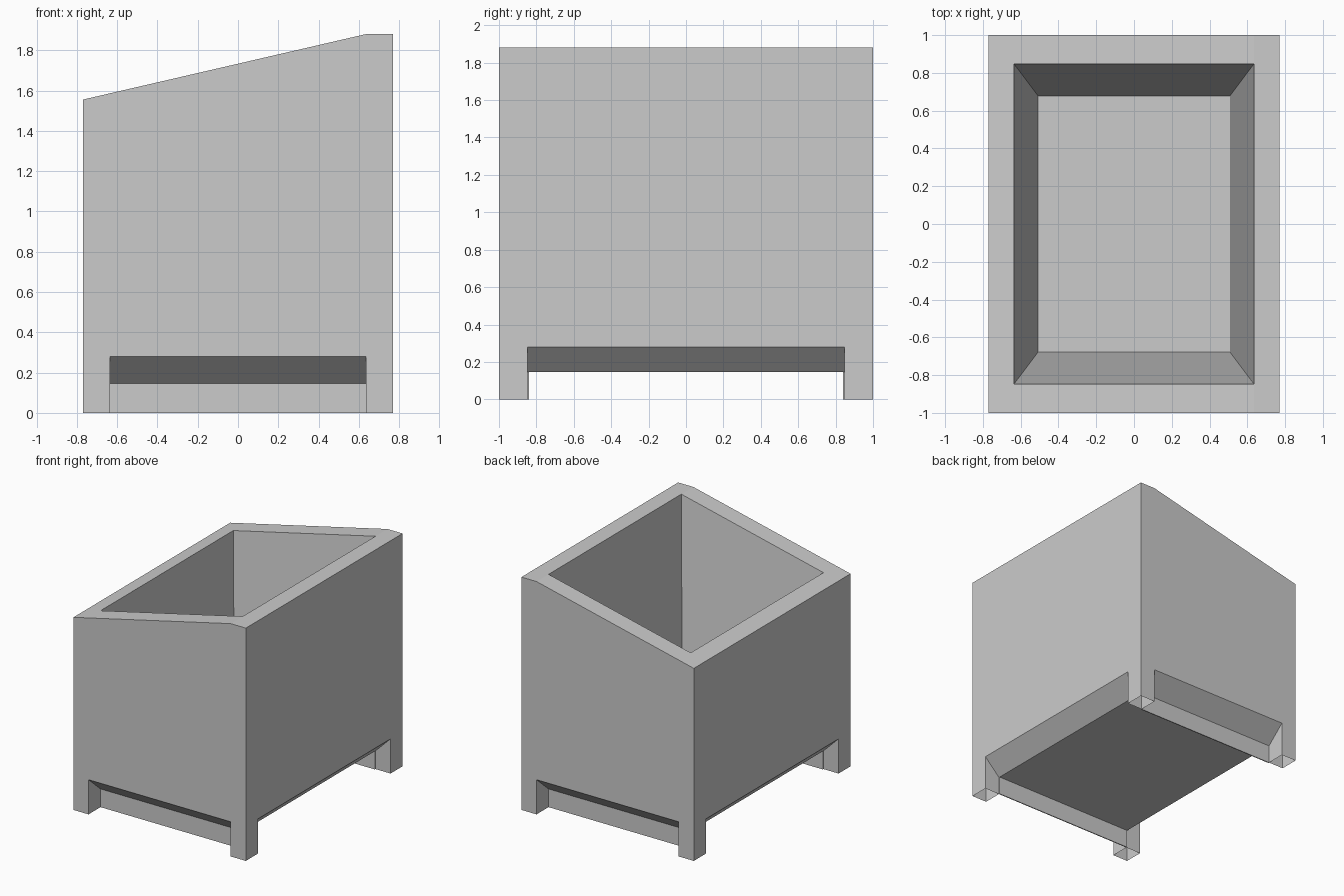
import bpy, bmesh

cube = bpy.data.objects.get("Cube")
if cube:
    bpy.data.objects.remove(cube)

GREY = (0.6, 0.6, 0.6, 1)
mat = bpy.data.materials.new("light_grey")
mat.use_nodes = True
mat.diffuse_color = GREY
mat.node_tree.nodes["Principled BSDF"].inputs["Base Color"].default_value = GREY

X, Y = 0.77, 1.0            # outer half sizes
XI, YI = 0.635, 0.847       # opening and leg inner half sizes
LOW, HIGH = 1.555, 1.88     # rim heights
NOTCH, BASE = 0.28, 0.147   # arch top and underside heights
FX, FY, FLOOR = 0.507, 0.677, 0.28
RIM_IN = LOW + (HIGH - LOW) * (X - XI) / (X + XI)


def add_object(name, bm):
    bmesh.ops.remove_doubles(bm, verts=bm.verts, dist=0.0005)
    bmesh.ops.recalc_face_normals(bm, faces=bm.faces)
    mesh = bpy.data.meshes.new(name)
    bm.to_mesh(mesh)
    bm.free()
    mesh.materials.append(mat)
    obj = bpy.data.objects.new(name, mesh)
    bpy.context.collection.objects.link(obj)


bm = bmesh.new()


def face(*points):
    bm.faces.new([bm.verts.new(p) for p in points])


def rim(sx):
    return (HIGH, HIGH) if sx > 0 else (LOW, RIM_IN)


# Front and back: wall with arch, bevel under it, sloped rim, tapered lining
for s in (-1, 1):
    y, yi, fy = s * Y, s * YI, s * FY
    face((-X, y, 0), (-XI, y, 0), (-XI, y, NOTCH), (XI, y, NOTCH), (XI, y, 0),
         (X, y, 0), (X, y, HIGH), (XI, y, HIGH), (-X, y, LOW))
    face((-XI, y, NOTCH), (XI, y, NOTCH), (XI, yi, BASE), (-XI, yi, BASE))
    face((-X, y, LOW), (XI, y, HIGH), (XI, yi, HIGH), (-XI, yi, RIM_IN))
    face((-XI, yi, RIM_IN), (XI, yi, HIGH), (FX, fy, FLOOR), (-FX, fy, FLOOR))

# Left and right sides
for s in (-1, 1):
    x, xi, fx = s * X, s * XI, s * FX
    top, top_in = rim(s)
    face((x, -Y, 0), (x, -YI, 0), (x, -YI, NOTCH), (x, YI, NOTCH), (x, YI, 0),
         (x, Y, 0), (x, Y, top), (x, -Y, top))
    face((x, -YI, NOTCH), (x, YI, NOTCH), (xi, YI, BASE), (xi, -YI, BASE))
    face((xi, -YI, top_in), (xi, YI, top_in), (fx, FY, FLOOR), (fx, -FY, FLOOR))

# Low rim strip is mitred, high strip is flat
face((-X, -Y, LOW), (-XI, -YI, RIM_IN), (-XI, YI, RIM_IN), (-X, Y, LOW))
face((XI, -Y, HIGH), (X, -Y, HIGH), (X, Y, HIGH), (XI, Y, HIGH),
     (XI, YI, HIGH), (XI, -YI, HIGH))

# Inner faces of the hollow corner legs
for sx in (-1, 1):
    for sy in (-1, 1):
        x, xi, y, yi = sx * X, sx * XI, sy * Y, sy * YI
        face((xi, y, 0), (xi, y, NOTCH), (xi, yi, BASE), (xi, yi, 0))
        face((x, yi, 0), (x, yi, NOTCH), (xi, yi, BASE), (xi, yi, 0))

# Cavity floor and underside
for hx, hy, z in ((FX, FY, FLOOR), (XI, YI, BASE)):
    face((-hx, -hy, z), (hx, -hy, z), (hx, hy, z), (-hx, hy, z))
add_object("planter_body", bm)

# Thin skirts between the legs at front and back
for name, s in (("front_skirt", -1), ("back_skirt", 1)):
    bm = bmesh.new()
    bmesh.ops.create_cube(bm, size=1)
    for v in bm.verts:
        v.co = (v.co.x * 2 * XI, s * (YI - 0.004) + v.co.y * 0.008,
                (v.co.z + 0.5) * BASE)
    add_object(name, bm)
